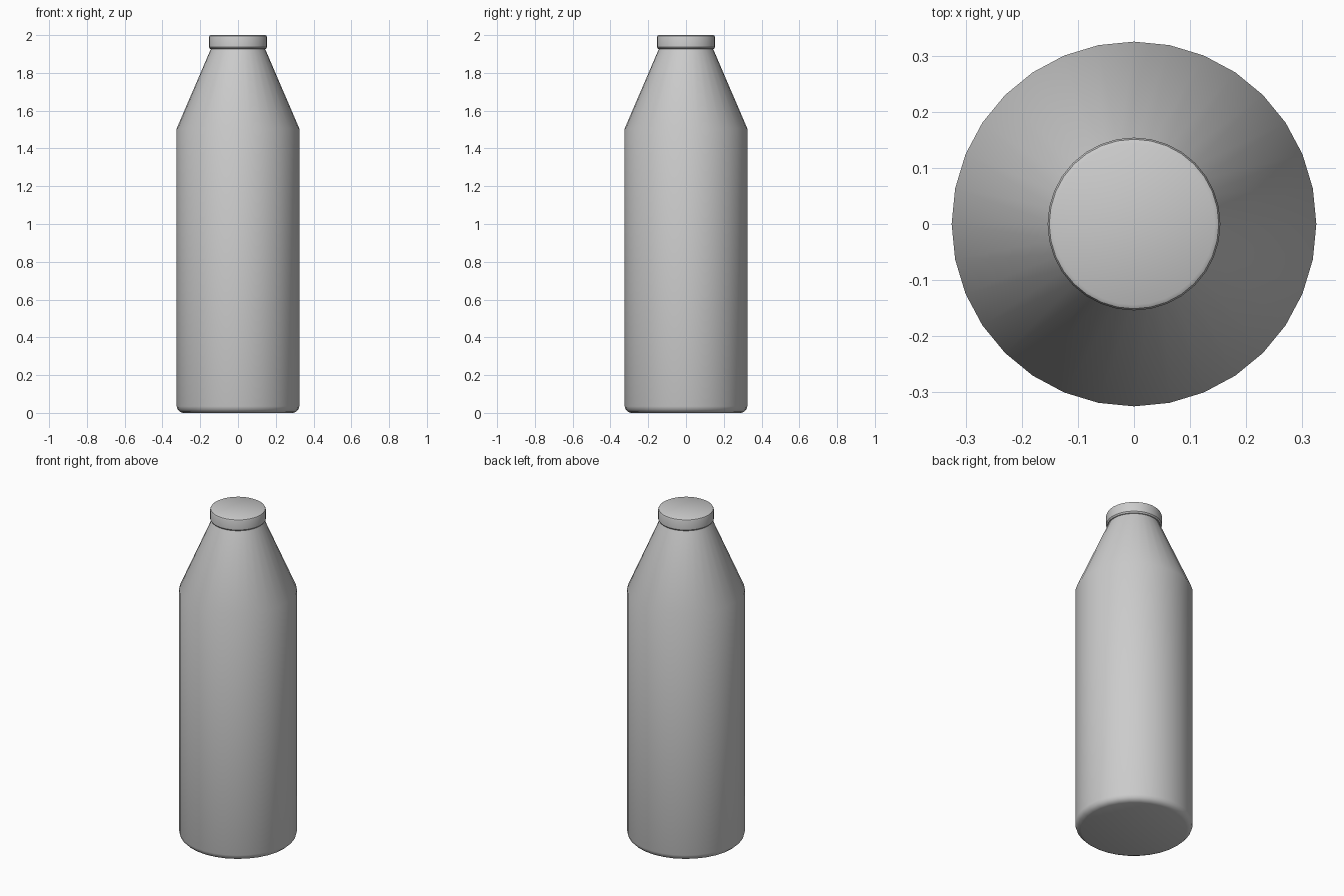
import bpy, bmesh, math

if "Cube" in bpy.data.objects:
    bpy.data.objects.remove(bpy.data.objects["Cube"])


def lathe(name, profile, sides=32):
    """Revolve (radius, z) points around z and close both ends with flat caps."""
    bm = bmesh.new()
    rings = []
    for r, z in profile:
        rings.append([bm.verts.new((r * math.cos(2 * math.pi * i / sides),
                                    r * math.sin(2 * math.pi * i / sides), z))
                      for i in range(sides)])
    for a, b in zip(rings, rings[1:]):
        for i in range(sides):
            j = (i + 1) % sides
            bm.faces.new((a[i], a[j], b[j], b[i]))
    bm.faces.new(list(reversed(rings[0])))
    bm.faces.new(rings[-1])
    mesh = bpy.data.meshes.new(name)
    bm.to_mesh(mesh)
    bm.free()
    obj = bpy.data.objects.new(name, mesh)
    bpy.context.collection.objects.link(obj)
    bpy.ops.object.select_all(action='DESELECT')
    obj.select_set(True)
    bpy.context.view_layer.objects.active = obj
    bpy.ops.object.shade_smooth_by_angle(angle=math.radians(35))
    return obj


# Bottle: rounded foot, straight wall, conical shoulder
lathe("bottle_body", [(0.292, 0.0), (0.308, 0.006), (0.32, 0.018), (0.325, 0.035),
                      (0.325, 1.505), (0.14, 1.935)])

# Lid: short disc with softened edges
lathe("bottle_lid", [(0.138, 1.925), (0.148, 1.928), (0.154, 1.936),
                     (0.154, 1.988), (0.151, 1.996), (0.144, 2.0)])
